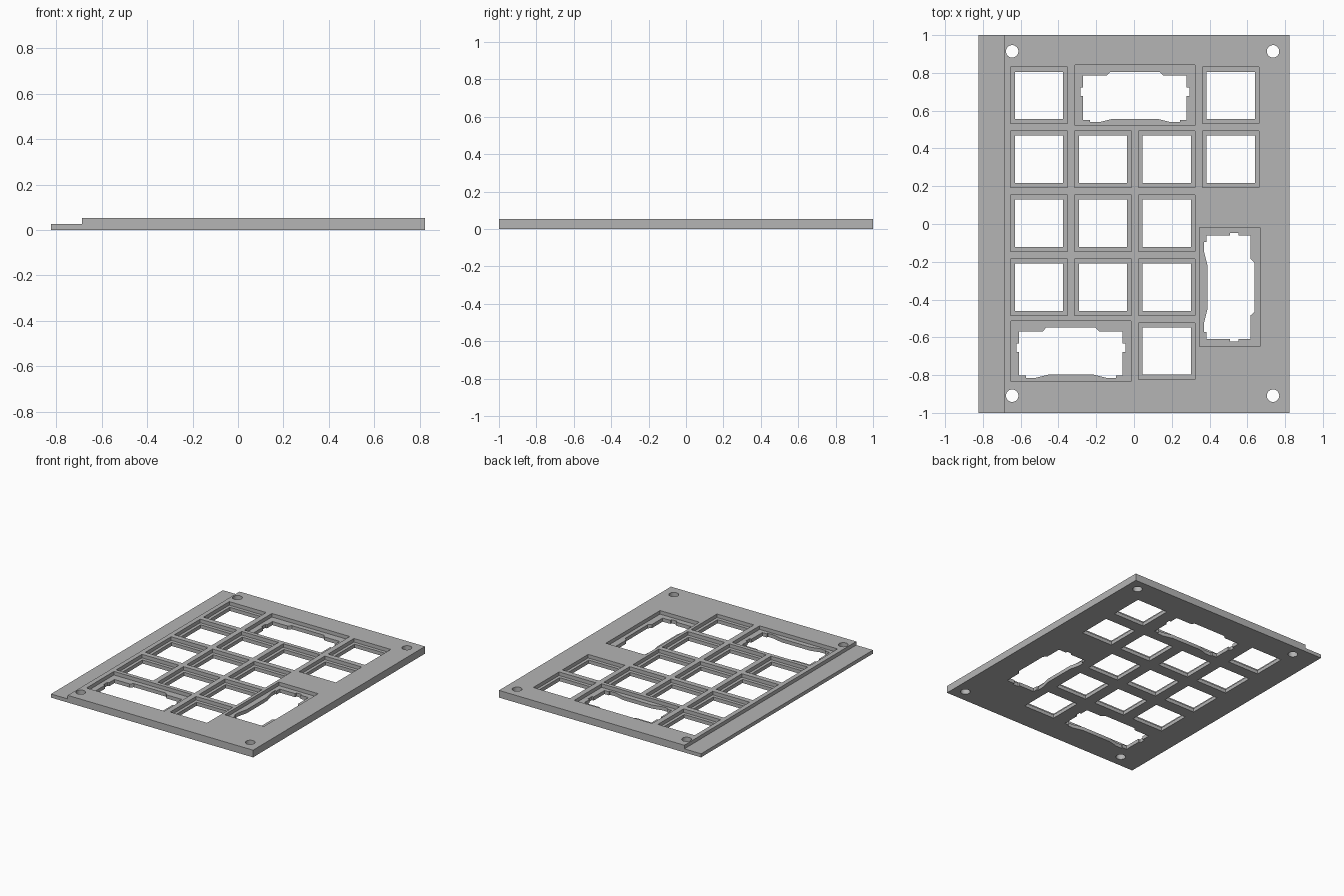
import bpy
import bmesh
import math

if "Cube" in bpy.data.objects:
    bpy.data.objects.remove(bpy.data.objects["Cube"])

HALF_X, HALF_Y = 0.823, 1.0
TOP, LEDGE = 0.053, 0.0265
STEP_X = -0.687
PITCH = 0.3385
COL0, ROW0 = -0.503, 0.681      # centre of the back left key opening

grey = bpy.data.materials.new("plate grey")
grey.use_nodes = True
colour = (0.46, 0.46, 0.46, 1)
grey.diffuse_color = colour
grey.node_tree.nodes["Principled BSDF"].inputs["Base Color"].default_value = colour


def key(col, row):
    return COL0 + col * PITCH, ROW0 - row * PITCH


def rectangle(w, h):
    return [(-w / 2, -h / 2), (w / 2, -h / 2), (w / 2, h / 2), (-w / 2, h / 2)]


def circle(r, n=32):
    return [(r * math.cos(2 * math.pi * i / n), r * math.sin(2 * math.pi * i / n))
            for i in range(n)]


def add_prism(bm, outline, centre, z0, z1):
    """Extrude a closed outline upward from z0 to z1."""
    verts = [bm.verts.new((x + centre[0], y + centre[1], z0)) for x, y in outline]
    face = bm.faces.new(verts)
    moved = bmesh.ops.extrude_face_region(bm, geom=[face])["geom"]
    bmesh.ops.translate(bm, vec=(0, 0, z1 - z0),
                        verts=[v for v in moved if isinstance(v, bmesh.types.BMVert)])


def make_object(name, bm):
    bmesh.ops.recalc_face_normals(bm, faces=bm.faces)
    mesh = bpy.data.meshes.new(name)
    bm.to_mesh(mesh)
    bm.free()
    mesh.materials.append(grey)
    obj = bpy.data.objects.new(name, mesh)
    bpy.context.collection.objects.link(obj)
    return obj


# Plate with a lower ledge on its right: stepped profile extruded along y
bm = bmesh.new()
profile = [(-HALF_X, 0), (HALF_X, 0), (HALF_X, TOP), (STEP_X, TOP),
           (STEP_X, LEDGE), (-HALF_X, LEDGE)]
face = bm.faces.new([bm.verts.new((x, -HALF_Y, z)) for x, z in profile])
moved = bmesh.ops.extrude_face_region(bm, geom=[face])["geom"]
bmesh.ops.translate(bm, vec=(0, 2 * HALF_Y, 0),
                    verts=[v for v in moved if isinstance(v, bmesh.types.BMVert)])
plate = make_object("key_plate", bm)

# Double-width opening: mirrored half outline, with side notches
half = [(0.13, 0.125), (0.15, 0.104), (0.274, 0.104), (0.274, 0.041),
        (0.288, 0.041), (0.288, -0.004), (0.274, -0.004), (0.274, -0.13),
        (0.238, -0.13), (0.238, -0.142), (0.19, -0.142), (0.118, -0.124)]
wide = half + [(-x, y) for x, y in reversed(half)]
tall = [(y, -x) for x, y in wide]

single_keys = [(0, 0), (3, 0), (0, 1), (1, 1), (2, 1), (3, 1), (0, 2), (1, 2),
               (2, 2), (0, 3), (1, 3), (2, 3), (2, 4)]
double_keys = [(key(1.5, 0), wide, (0.635, 0.32)),
               (key(0.5, 4), wide, (0.635, 0.32)),
               (key(3, 3), tall, (0.32, 0.63))]

# Recess cutters reach half depth; opening cutters go right through
recesses, openings = bmesh.new(), bmesh.new()
for cell in single_keys:
    add_prism(recesses, rectangle(0.3, 0.3), key(*cell), LEDGE, 0.2)
    add_prism(openings, rectangle(0.256, 0.25), key(*cell), -0.1, 0.2)
for centre, outline, size in double_keys:
    shift = -0.006 if outline is tall else 0.0
    add_prism(recesses, rectangle(*size), (centre[0] + shift, centre[1]), LEDGE, 0.2)
    add_prism(openings, outline, centre, -0.1, 0.2)

# Corner screw holes
for x in (-0.645, 0.736):
    for y in (-0.909, 0.914):
        add_prism(openings, circle(0.033), (x, y), -0.1, 0.2)

# Cut the plate, then discard the cutters
for name, cutter_mesh in (("recess_cutter", recesses), ("opening_cutter", openings)):
    cutter = make_object(name, cutter_mesh)
    cutter.hide_render = True
    mod = plate.modifiers.new(name, "BOOLEAN")
    mod.operation = "DIFFERENCE"
    mod.solver = "EXACT"
    mod.object = cutter
    bpy.context.view_layer.objects.active = plate
    bpy.ops.object.modifier_apply(modifier=name)
    bpy.data.objects.remove(cutter)

# Smooth the screw hole walls only
plate.select_set(True)
bpy.ops.object.shade_smooth_by_angle(angle=math.radians(15))
